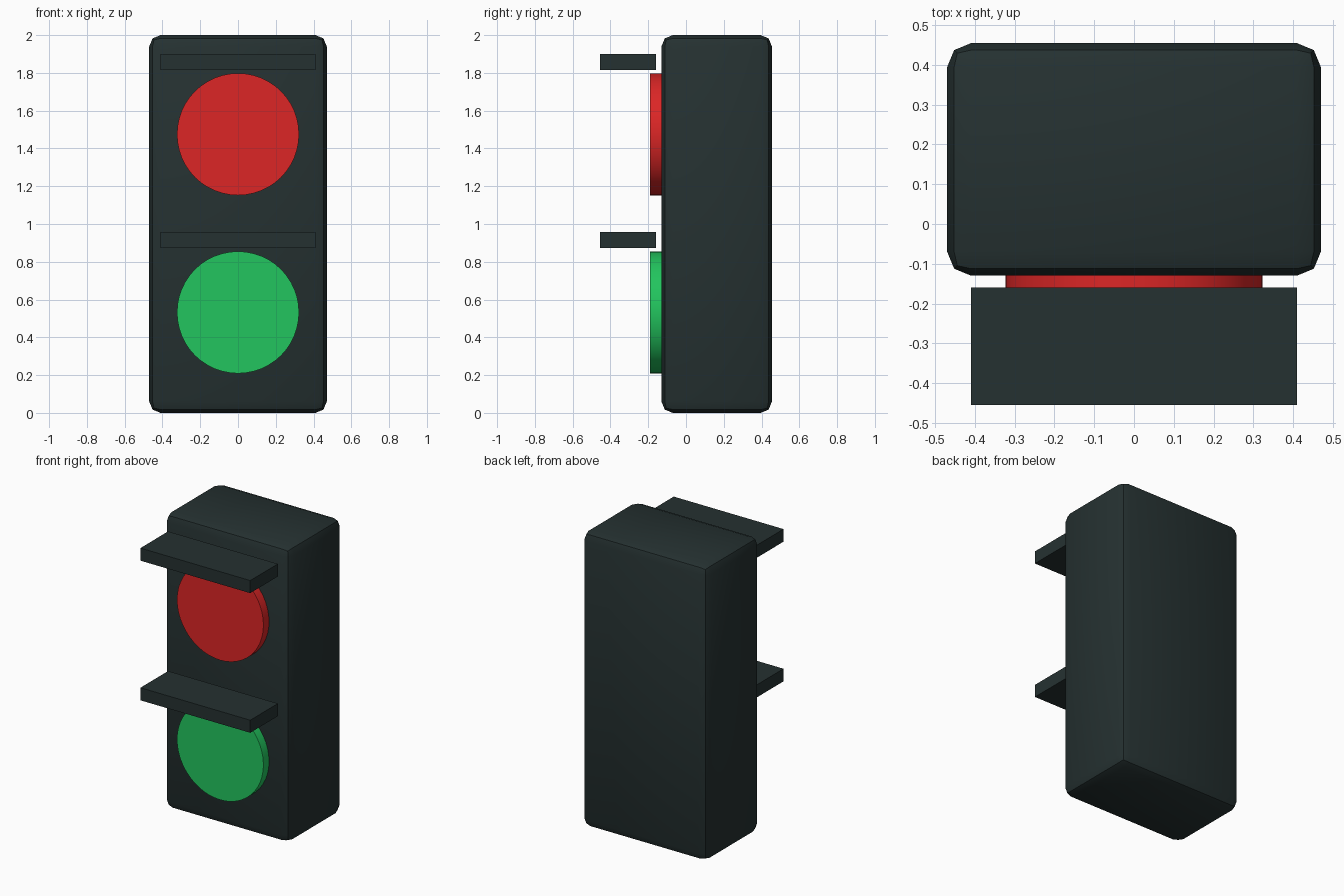
import bpy, math

if "Cube" in bpy.data.objects:
    bpy.data.objects.remove(bpy.data.objects["Cube"])


def material(name, r, g, b):
    def lin(c):
        c /= 255
        return c / 12.92 if c <= 0.04045 else ((c + 0.055) / 1.055) ** 2.4
    m = bpy.data.materials.new(name)
    m.diffuse_color = (lin(r), lin(g), lin(b), 1)
    m.use_nodes = True
    m.node_tree.nodes["Principled BSDF"].inputs["Base Color"].default_value = m.diffuse_color
    return m


housing_dark = material("dark_housing", 37, 49, 49)
red = material("signal_red", 220, 38, 38)
green = material("signal_green", 34, 197, 94)


def box(name, lo, hi, mat):
    bpy.ops.mesh.primitive_cube_add(size=1, location=[(a + b) / 2 for a, b in zip(lo, hi)])
    ob = bpy.context.object
    ob.name = name
    ob.scale = [b - a for a, b in zip(lo, hi)]
    bpy.ops.object.transform_apply(location=False, rotation=False, scale=True)
    ob.data.materials.append(mat)
    return ob


def lens(name, z, mat):
    front, back = -0.19, -0.07
    bpy.ops.mesh.primitive_cylinder_add(vertices=48, radius=0.323, depth=back - front,
                                        location=(0, (front + back) / 2, z),
                                        rotation=(math.pi / 2, 0, 0))
    ob = bpy.context.object
    ob.name = name
    ob.data.materials.append(mat)
    bpy.ops.object.shade_smooth_by_angle(angle=math.radians(30))


# Housing with two-step bevelled edges
body = box("housing", (-0.47, -0.13, 0), (0.47, 0.455, 2), housing_dark)
bevel = body.modifiers.new("edge_bevel", 'BEVEL')
bevel.width = 0.06
bevel.segments = 2
bpy.ops.object.modifier_apply(modifier=bevel.name)
bpy.ops.object.shade_smooth_by_angle(angle=math.radians(30))

# Lamps, each with a flat visor above it
for label, z, mat in (("red", 1.475, red), ("green", 0.532, green)):
    lens(label + "_lens", z, mat)
    box(label + "_visor", (-0.41, -0.455, z + 0.341), (0.41, -0.16, z + 0.426), housing_dark)
